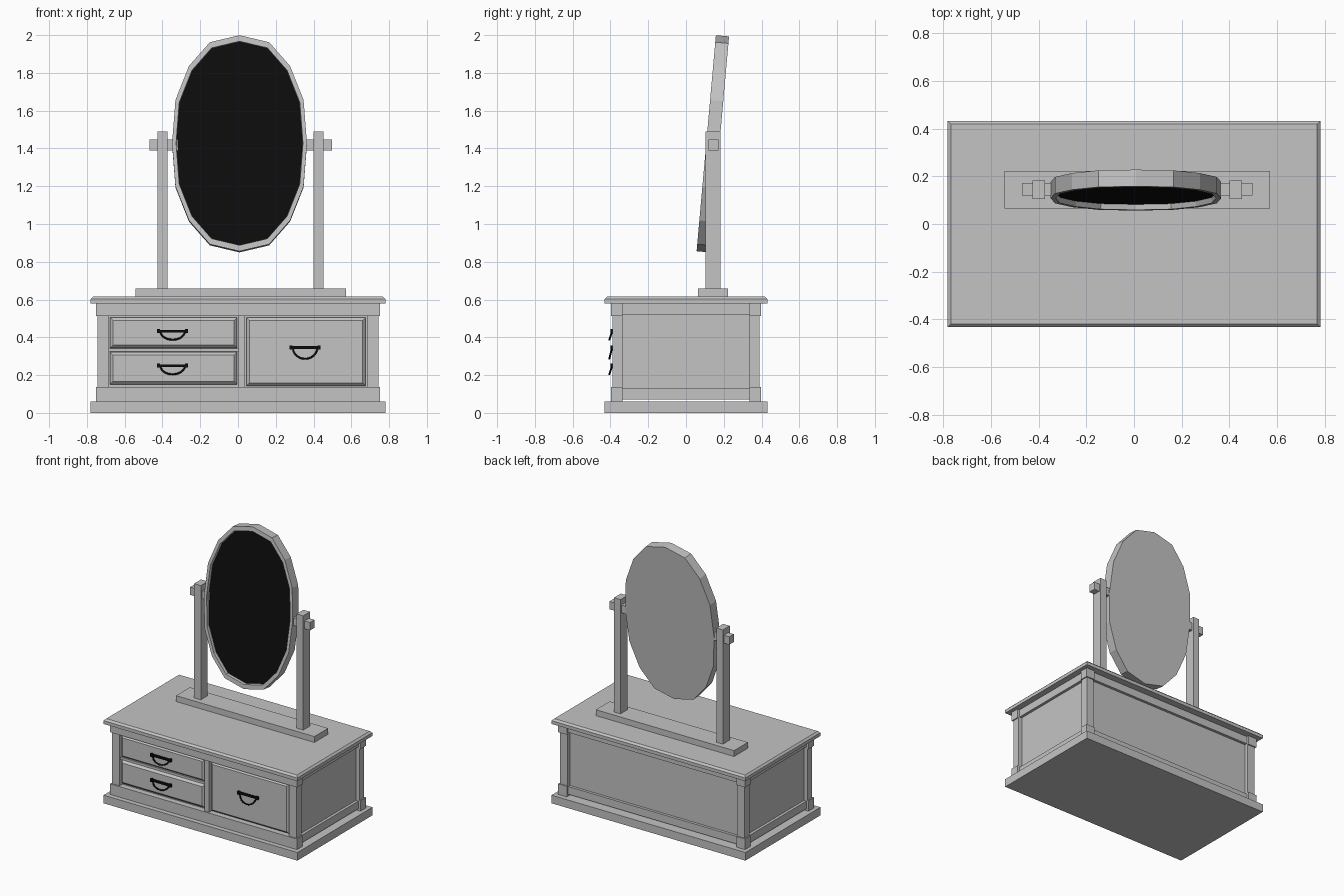
import bpy
import bmesh
import math
from mathutils import Matrix, Vector

cube = bpy.data.objects.get("Cube")
if cube:
    bpy.data.objects.remove(cube, do_unlink=True)


def material(name, rgb):
    mat = bpy.data.materials.new(name)
    mat.use_nodes = True
    color = (*rgb, 1.0)
    mat.diffuse_color = color
    mat.node_tree.nodes["Principled BSDF"].inputs["Base Color"].default_value = color
    return mat


GREY = material("grey_wood", (0.55, 0.55, 0.55))
BLACK = material("black", (0.004, 0.004, 0.004))


def add_object(name, bm, *mats):
    bmesh.ops.recalc_face_normals(bm, faces=bm.faces)
    mesh = bpy.data.meshes.new(name)
    bm.to_mesh(mesh)
    bm.free()
    for mat in mats:
        mesh.materials.append(mat)
    obj = bpy.data.objects.new(name, mesh)
    bpy.context.collection.objects.link(obj)
    return obj


def box(name, x, y, z, mat=GREY, taper=None, bevel=0.0):
    """Box from (low, high) ranges; bevel cuts the edges of the face pointing along taper."""
    bm = bmesh.new()
    bmesh.ops.create_cube(bm, size=1)
    for v in bm.verts:
        for axis, (low, high) in enumerate((x, y, z)):
            v.co[axis] = high if v.co[axis] > 0 else low
    if taper:
        bm.normal_update()
        face = max(bm.faces, key=lambda f: f.normal.dot(Vector(taper)))
        bmesh.ops.bevel(bm, geom=list(face.edges), offset=bevel, segments=1, affect='EDGES')
    return add_object(name, bm, mat)


def span(a, b, side):
    return tuple(sorted((a * side, b * side)))


# Cabinet shell
box("plinth", (-0.781, 0.781), (-0.432, 0.432), (0, 0.059))
box("table_top", (-0.781, 0.781), (-0.432, 0.432), (0.578, 0.615), taper=(0, 0, 1), bevel=0.013)
box("cabinet_body", (-0.715, 0.715), (-0.355, 0.36), (0.072, 0.578))

# Corner posts with thicker blocks at both ends
for sx, side in ((-1, "right"), (1, "left")):
    for sy, end in ((-1, "front"), (1, "back")):
        name = f"{end}_{side}"
        box(name + "_post", span(0.683, 0.745, sx), span(0.335, 0.388, sy), (0.13, 0.52))
        for z, level in (((0.059, 0.136), "lower"), ((0.512, 0.578), "upper")):
            box(f"{name}_{level}_block", span(0.683, 0.753, sx), span(0.335, 0.397, sy), z)

# Rails between the blocks
for z, level in (((0.072, 0.128), "lower"), ((0.522, 0.578), "upper")):
    for sx, side in ((-1, "right"), (1, "left")):
        box(f"{side}_{level}_rail", span(0.70, 0.735, sx), (-0.335, 0.335), z)
    box(f"back_{level}_rail", (-0.683, 0.683), (0.35, 0.38), z)
for z, level in (((0.059, 0.136), "lower"), ((0.512, 0.578), "upper")):
    box(f"front_{level}_rail", (-0.683, 0.683), (-0.397, -0.34), z)

# Drawer dividers
box("centre_divider", (0.002, 0.038), (-0.386, -0.35), (0.136, 0.512))
box("drawer_divider", (-0.683, 0.002), (-0.375, -0.35), (0.324, 0.341))


# Drawer handles: a flat bar with a hanging loop
def handle(name, x, z, drop):
    box(name + "_bar", (x - 0.068, x + 0.068), (-0.398, -0.38), (z - 0.007, z + 0.007), BLACK)
    for s in (-1, 1):
        box(f"{name}_end_{'left' if s > 0 else 'right'}", span(0.066, 0.082, 1) if s > 0 else span(0.066, 0.082, -1),
            (-0.4, -0.375), (z - 0.011, z + 0.011), BLACK).location.x = x
    curve = bpy.data.curves.new(name + "_curve", 'CURVE')
    curve.dimensions = '3D'
    curve.bevel_depth = 0.005
    curve.bevel_resolution = 1
    curve.use_fill_caps = True
    spline = curve.splines.new('POLY')
    count = 13
    spline.points.add(count - 1)
    for i, p in enumerate(spline.points):
        a = math.pi * i / (count - 1)
        p.co = (x - 0.065 * math.cos(a), -0.391 - 0.015 * math.sin(a), z - drop * math.sin(a), 1)
    temp = bpy.data.objects.new(name + "_path", curve)
    bpy.context.collection.objects.link(temp)
    mesh = bpy.data.meshes.new_from_object(temp.evaluated_get(bpy.context.evaluated_depsgraph_get()))
    bpy.data.objects.remove(temp, do_unlink=True)
    mesh.materials.clear()
    mesh.materials.append(BLACK)
    bpy.context.collection.objects.link(bpy.data.objects.new(name + "_loop", mesh))


# Drawer fronts with chamfered borders
drawers = {
    "upper_drawer": ((-0.678, -0.004), (0.343, 0.506), 0.433, 0.046),
    "lower_drawer": ((-0.678, -0.004), (0.150, 0.322), 0.250, 0.046),
    "large_drawer": ((0.044, 0.676), (0.143, 0.506), 0.346, 0.060),
}
for name, (x, z, handle_z, drop) in drawers.items():
    box(name, x, (-0.384, -0.345), z, taper=(0, -1, 0), bevel=0.016)
    handle(name + "_handle", sum(x) / 2 - 0.005, handle_z, drop)

# Mirror stand
MID = 0.0135
box("stand_base", (MID - 0.557, MID + 0.557), (0.064, 0.223), (0.615, 0.658))
for s, side in ((-1, "right"), (1, "left")):
    post = box(f"{side}_stand_post", span(0.386, 0.439, s), (0.104, 0.183), (0.658, 1.49))
    pivot = box(f"{side}_pivot", span(0.33, 0.483, s), (0.12, 0.172), (1.39, 1.447))
    post.location.x = pivot.location.x = MID

# Tilted oval mirror: sixteen-sided frame with a recessed black glass
quarter = [(0, 1), (0.44, 0.935), (0.75, 0.715), (0.95, 0.4)]
outline = []
for turn in range(4):
    pts = quarter if turn % 2 == 0 else [(1, 0)] + quarter[:0:-1]
    sx = 1 if turn < 2 else -1
    sz = 1 if turn in (0, 3) else -1
    outline += [(px * sx, pz * sz) for px, pz in pts]

bm = bmesh.new()
profile = [(0.357, 0.574, 0.035), (0.357, 0.574, -0.035),
           (0.336, 0.542, -0.035), (0.334, 0.54, -0.012)]
rings = [[bm.verts.new((px * w, y, pz * h)) for px, pz in outline] for w, h, y in profile]
for a, b in zip(rings, rings[1:]):
    for i in range(len(a)):
        j = (i + 1) % len(a)
        bm.faces.new((a[i], a[j], b[j], b[i]))
bm.faces.new(rings[0])
bm.faces.new(rings[-1]).material_index = 1
bm.transform(Matrix.Translation((0.008, 0.142, 1.4245)) @ Matrix.Rotation(math.radians(-5.1), 4, 'X'))
add_object("tilting_mirror", bm, GREY, BLACK)
